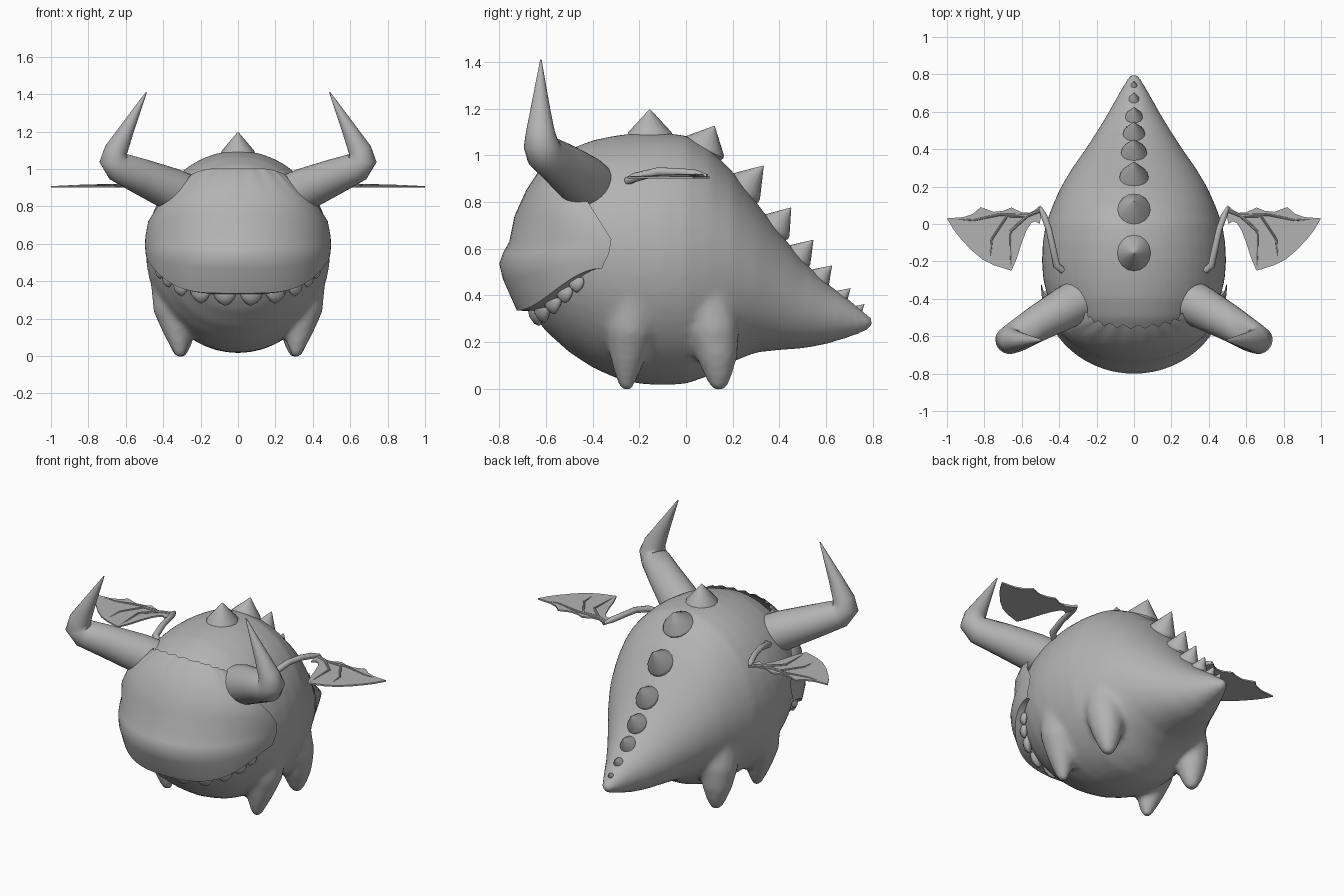
import bpy, bmesh, math
from mathutils import Vector

if "Cube" in bpy.data.objects:
    bpy.data.objects.remove(bpy.data.objects["Cube"])

grey = bpy.data.materials.new("stone grey")
grey.diffuse_color = (0.45, 0.45, 0.45, 1)
grey.use_nodes = True
grey.node_tree.nodes["Principled BSDF"].inputs["Base Color"].default_value = grey.diffuse_color


def finish(bm, name, angle=40):
    bmesh.ops.recalc_face_normals(bm, faces=bm.faces)
    me = bpy.data.meshes.new(name)
    bm.to_mesh(me)
    bm.free()
    me.materials.append(grey)
    ob = bpy.data.objects.new(name, me)
    bpy.context.collection.objects.link(ob)
    bpy.ops.object.select_all(action='DESELECT')
    ob.select_set(True)
    bpy.context.view_layer.objects.active = ob
    bpy.ops.object.shade_smooth_by_angle(angle=math.radians(angle))
    return ob


def skin(bm, rings):
    """Bridge closed rings of points and cap both ends."""
    rows = [[bm.verts.new(p) for p in r] for r in rings]
    n = len(rows[0])
    for a, b in zip(rows, rows[1:]):
        for i in range(n):
            bm.faces.new((a[i], a[(i + 1) % n], b[(i + 1) % n], b[i]))
    bm.faces.new(rows[0])
    bm.faces.new(rows[-1][::-1])


def tube(bm, path, n=20, side=(0, 1, 0), flat=1.0):
    """Tapered tube through (x, y, z, radius) points; flat scales across 'side'."""
    pts = [Vector(p[:3]) for p in path]
    rings = []
    for i, p in enumerate(pts):
        t = Vector((0, 0, 0))
        if i:
            t += (p - pts[i - 1]).normalized()
        if i < len(pts) - 1:
            t += (pts[i + 1] - p).normalized()
        t.normalize()
        s = Vector(side)
        s = (s - t * s.dot(t)).normalized()
        u = t.cross(s)
        r = path[i][3]
        rings.append([p + (s * math.cos(a) * flat + u * math.sin(a)) * r
                      for a in (2 * math.pi * k / n for k in range(n))])
    skin(bm, rings)


def mirrored(path, sx):
    return [(sx * x, y, z, r) for x, y, z, r in path]


# body: elliptical sections (y, bottom, top, half width)
sections = [(-.735, .50, .66, .10), (-.70, .41, .78, .20), (-.65, .31, .88, .28), (-.6, .245, .95, .335),
            (-.5, .155, 1.025, .415), (-.4, .09, 1.065, .46), (-.3, .045, 1.085, .485),
            (-.2, .02, 1.097, .493), (-.1, .015, 1.097, .488), (0, .02, 1.085, .472),
            (.1, .055, 1.03, .435), (.2, .115, .93, .39), (.3, .155, .80, .33),
            (.4, .165, .67, .26), (.5, .172, .55, .195), (.6, .19, .455, .135),
            (.7, .22, .38, .08), (.77, .245, .325, .04), (.808, .27, .295, .012)]
bm = bmesh.new()
skin(bm, [[(w * math.cos(a), y, (lo + hi) / 2 + (hi - lo) / 2 * math.sin(a))
           for a in (2 * math.pi * k / 48 for k in range(48))] for y, lo, hi, w in sections])
# legs, melted into the body
front_leg = [(.36, -.22, .42, .11), (.345, -.24, .25, .108), (.325, -.25, .13, .076),
             (.312, -.255, .04, .045), (.31, -.255, -.008, .022)]
back_leg = [(.30, .09, .42, .11), (.31, .12, .25, .11), (.31, .135, .13, .086),
            (.308, .14, .045, .055), (.307, .14, -.006, .028)]
for sx in (1, -1):
    tube(bm, mirrored(front_leg, sx))
    tube(bm, mirrored(back_leg, sx))
body = finish(bm, "body_with_legs")
melt = body.modifiers.new("melt", 'REMESH')
melt.mode = 'VOXEL'
melt.voxel_size = 0.018
melt.use_smooth_shade = True
soft = body.modifiers.new("soften", 'SMOOTH')
soft.factor = 0.5
soft.iterations = 8

# face mask: rows of (centre z, centre y, side x, side y, side z)
rows = [(1.005, -.55, .25, -.48, .97), (.95, -.62, .34, -.45, .88), (.85, -.685, .43, -.42, .80),
        (.74, -.735, .48, -.37, .72), (.63, -.757, .495, -.32, .64), (.58, -.785, .497, -.325, .605),
        (.535, -.80, .497, -.33, .58), (.47, -.785, .494, -.345, .55),
        (.335, -.725, .487, -.36, .515), (.33, -.64, .455, -.36, .515)]
N = 40


def arc_point(row, t):
    zc, yf, w, yb, zs = row
    s = math.sin(t)
    return Vector((w * s, yb - (yb - yf) * math.cos(t), zc + (zs - zc) * abs(s) ** 4))


bm = bmesh.new()
grid = [[bm.verts.new(arc_point(r, math.pi * (k / N - .5))) for k in range(N + 1)] for r in rows]
for k, v in enumerate(grid[0]):          # ragged upper edge
    v.co.y += (.0, .012, .004, -.008)[k % 4]
for a, b in zip(grid, grid[1:]):
    for k in range(N):
        bm.faces.new((a[k], a[k + 1], b[k + 1], b[k]))
finish(bm, "face_mask", 50)

# teeth under the lip
lip = (.345, -.645, .46, -.35, .50)
bm = bmesh.new()
for x, r in ((.07, .068), (.20, .062), (.305, .05), (.375, .042), (.42, .036)):
    for sx in (1, -1):
        t = math.asin(sx * x / lip[2])
        p = arc_point(lip, t)
        out = Vector((math.sin(t), -math.cos(t), 0))
        path = [(*(p + out * o * r + Vector((0, 0, h * r))), r * f)
                for h, o, f in ((.6, -.1, .9), (0, .0, 1), (-.5, .0, .8), (-.9, -.1, .45), (-1.1, -.2, .08))]
        tube(bm, path, 14, out, .55)
finish(bm, "teeth")

# horns with a sharp elbow
horn = [(.27, -.40, .85, .118), (.36, -.445, .893, .114), (.52, -.535, .96, .096),
        (.635, -.605, 1.01, .083), (.667, -.622, 1.05, .075), (.652, -.624, 1.10, .062),
        (.60, -.624, 1.2, .042), (.49, -.622, 1.41, .003)]
for sx, label in ((1, "right"), (-1, "left")):
    bm = bmesh.new()
    tube(bm, mirrored(horn, sx), 24)
    finish(bm, label + "_horn", 60)

# back spikes: base (y, z), tip (y, z), radius
bm = bmesh.new()
for y0, z0, y1, z1, r in ((-.155, 1.085, -.155, 1.197, .098), (.075, 1.03, .122, 1.125, .096),
                          (.245, .855, .332, .955, .086), (.38, .69, .45, .775, .075),
                          (.48, .565, .545, .637, .064), (.57, .47, .625, .527, .052),
                          (.665, .393, .705, .43, .032), (.74, .34, .765, .362, .018)):
    a, b = Vector((0, y0, z0)), Vector((0, y1, z1))
    tube(bm, [(*a.lerp(b, f), r * s) for f, s in ((-.35, .8), (0, 1), (.12, .95), (1, .02))], 16, (1, 0, 0), .92)
finish(bm, "back_spikes", 35)

# wings: thin scalloped membrane, arm and finger ribs
outline = [(.49, .07), (.50, .10), (.53, .075), (.56, .06), (.60, .062), (.655, .088), (.70, .07), (.75, .065),
           (.82, .09), (.86, .055), (.91, .037), (1.0, .03), (.965, -.03), (.93, -.075), (.87, -.14),
           (.81, -.19), (.75, -.22), (.655, -.25), (.625, -.18), (.60, -.10), (.575, -.035), (.55, .005),
           (.53, .015), (.505, .0)]
arm = [(.38, -.25, .89, .018), (.415, -.22, .905, .02), (.435, -.12, .93, .018), (.455, -.03, .928, .017),
       (.48, .04, .92, .018), (.502, .09, .91, .009)]
ribs = [[(.505, .07, .91, .009), (.57, .045, .912, .009), (.66, -.04, .912, .007), (.658, -.24, .907, .003)],
        [(.56, .045, .91, .008), (.68, .04, .912, .007), (.76, -.08, .91, .006), (.77, -.2, .906, .003)],
        [(.56, .045, .91, .008), (.72, .05, .912, .007), (.86, .02, .91, .005), (.98, .028, .906, .003)]]
for sx, label in ((1, "right"), (-1, "left")):
    bm = bmesh.new()
    low, high = ([bm.verts.new((sx * x, y, z)) for x, y in outline] for z in (.901, .910))
    bm.faces.new(low)
    bm.faces.new(high[::-1])
    for i in range(len(low)):
        j = (i + 1) % len(low)
        bm.faces.new((low[i], low[j], high[j], high[i]))
    tube(bm, mirrored(arm, sx), 10, (0, 0, 1))
    for rib in ribs:
        tube(bm, mirrored(rib, sx), 8, (0, 0, 1))
    finish(bm, label + "_wing")
